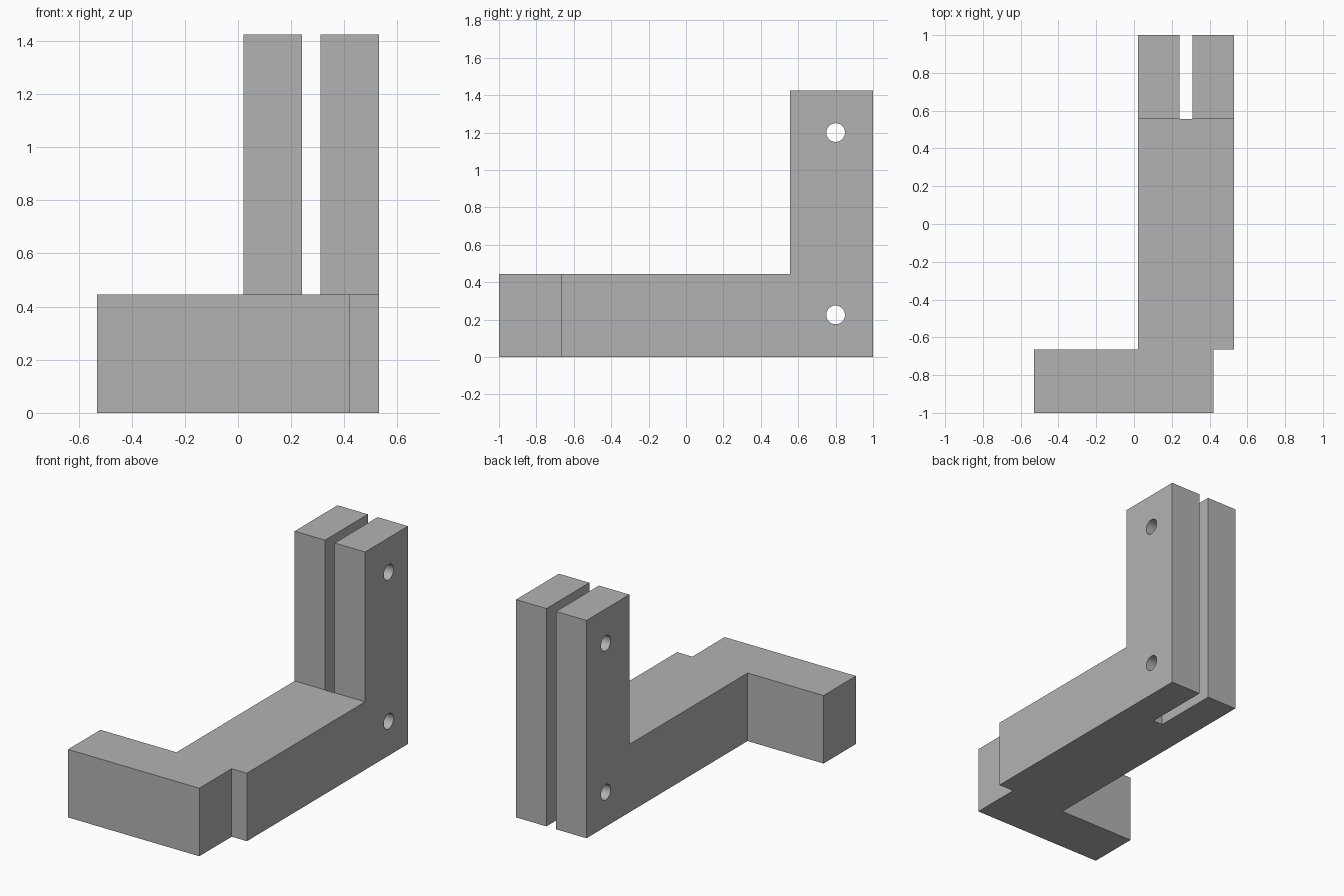
import bpy, bmesh, math

if "Cube" in bpy.data.objects:
    bpy.data.objects.remove(bpy.data.objects["Cube"], do_unlink=True)

HEIGHT, BASE_TOP = 1.425, 0.445
POST_FRONT, HOLE_Y, HOLE_RADIUS = 0.557, 0.8, 0.05

grey = bpy.data.materials.new("plain grey")
grey.use_nodes = True
colour = (0.45, 0.45, 0.45, 1)
grey.diffuse_color = colour
grey.node_tree.nodes["Principled BSDF"].inputs["Base Color"].default_value = colour


def extrude_outline(name, points, bottom, top):
    """Solid made by raising a flat plan outline."""
    bm = bmesh.new()
    face = bm.faces.new([bm.verts.new((x, y, bottom)) for x, y in points])
    raised = bmesh.ops.extrude_face_region(bm, geom=[face])["geom"]
    verts = [v for v in raised if isinstance(v, bmesh.types.BMVert)]
    bmesh.ops.translate(bm, verts=verts, vec=(0, 0, top - bottom))
    bmesh.ops.recalc_face_normals(bm, faces=bm.faces)
    mesh = bpy.data.meshes.new(name)
    bm.to_mesh(mesh)
    bm.free()
    obj = bpy.data.objects.new(name, mesh)
    bpy.context.collection.objects.link(obj)
    mesh.materials.append(grey)
    return obj


def cut(target, cutter):
    """Subtract the cutter for good, then discard it."""
    cutter.hide_render = True
    mod = target.modifiers.new("cut", "BOOLEAN")
    mod.operation, mod.solver, mod.object = "DIFFERENCE", "EXACT", cutter
    bpy.ops.object.select_all(action="DESELECT")
    bpy.context.view_layer.objects.active = target
    target.select_set(True)
    bpy.ops.object.modifier_apply(modifier=mod.name)
    bpy.data.objects.remove(cutter, do_unlink=True)


# Bracket: foot at the front, long bar, slotted rear end
plan = [(-0.53, -1), (0.42, -1), (0.42, -0.665), (0.53, -0.665),
        (0.53, 1), (0.31, 1), (0.31, POST_FRONT), (0.24, POST_FRONT),
        (0.24, 1), (0.02, 1), (0.02, -0.665), (-0.53, -0.665)]
bracket = extrude_outline("slotted_bracket", plan, 0, HEIGHT)

# Clear the space above the bar so only the twin posts stand tall
clearance = [(-1, -2), (1, -2), (1, POST_FRONT), (-1, POST_FRONT)]
cut(bracket, extrude_outline("bar_clearance", clearance, BASE_TOP, 2))

# Pin holes through both posts
for z in (0.225, 1.2):
    bpy.ops.mesh.primitive_cylinder_add(
        vertices=32, radius=HOLE_RADIUS, depth=2,
        location=(0, HOLE_Y, z), rotation=(0, math.pi / 2, 0))
    drill = bpy.context.object
    drill.name = "hole_cutter"
    drill.data.materials.append(grey)
    cut(bracket, drill)

bpy.ops.object.shade_smooth_by_angle(angle=math.radians(30))
